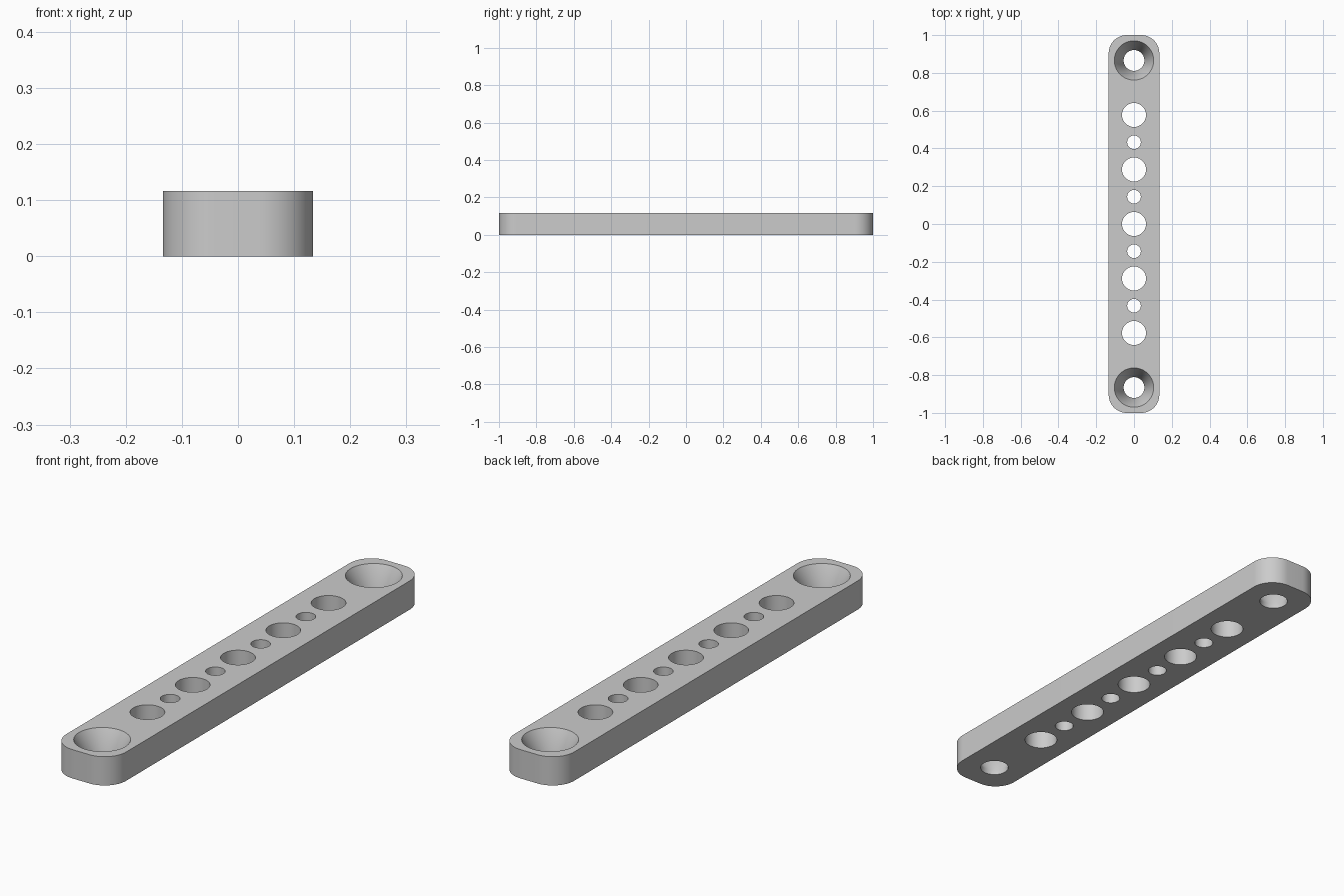
import bpy, bmesh, math

if "Cube" in bpy.data.objects:
    bpy.data.objects.remove(bpy.data.objects["Cube"])

HALF_W, HALF_L, H = 0.134, 1.0, 0.116
CORNER = 0.096
PITCH = 0.1443          # spacing between neighbouring holes

grey = bpy.data.materials.new("grey plastic")
grey.diffuse_color = (0.6, 0.6, 0.6, 1)
grey.use_nodes = True
grey.node_tree.nodes["Principled BSDF"].inputs["Base Color"].default_value = grey.diffuse_color


def make_object(name, bm):
    mesh = bpy.data.meshes.new(name)
    bmesh.ops.recalc_face_normals(bm, faces=bm.faces)
    bm.to_mesh(mesh)
    bm.free()
    mesh.materials.append(grey)
    obj = bpy.data.objects.new(name, mesh)
    bpy.context.collection.objects.link(obj)
    return obj


def add_turned(bm, y, profile, sides=64):
    """Closed solid of revolution about a vertical axis; profile is (radius, z) upwards."""
    rings = [[bm.verts.new((r * math.cos(2 * math.pi * i / sides),
                            y + r * math.sin(2 * math.pi * i / sides), z))
              for i in range(sides)] for r, z in profile]
    for low, high in zip(rings, rings[1:]):
        for i in range(sides):
            j = (i + 1) % sides
            bm.faces.new((low[i], low[j], high[j], high[i]))
    bm.faces.new(rings[0][::-1])
    bm.faces.new(rings[-1])


# Bar: rounded rectangle, extruded upwards
bm = bmesh.new()
outline = []
for k, (sx, sy) in enumerate([(1, 1), (-1, 1), (-1, -1), (1, -1)]):
    for i in range(17):
        a = math.pi / 2 * (k + i / 16)
        outline.append(bm.verts.new((sx * (HALF_W - CORNER) + CORNER * math.cos(a),
                                     sy * (HALF_L - CORNER) + CORNER * math.sin(a), 0)))
base = bm.faces.new(outline)
top = bmesh.ops.extrude_face_region(bm, geom=[base])["geom"]
bmesh.ops.translate(bm, vec=(0, 0, H), verts=[v for v in top if isinstance(v, bmesh.types.BMVert)])
bar = make_object("mounting_bar", bm)

# Hole cutters: alternating large and small holes, countersunk screw holes at the ends
bm = bmesh.new()
for n in range(-4, 5):
    r = 0.0635 if n % 2 == 0 else 0.036
    add_turned(bm, n * PITCH, [(r, -0.05), (r, H + 0.05)])
for side in (-1, 1):
    add_turned(bm, side * 6 * PITCH,
               [(0.055, -0.05), (0.055, 0.02), (0.104, H), (0.104, H + 0.05)])
cutter = make_object("hole_cutter", bm)
cutter.hide_render = True

# Cut the holes and shade the round walls smooth
cut = bar.modifiers.new("holes", 'BOOLEAN')
cut.operation = 'DIFFERENCE'
cut.solver = 'EXACT'
cut.object = cutter
bpy.context.view_layer.objects.active = bar
bar.select_set(True)
bpy.ops.object.modifier_apply(modifier=cut.name)
bpy.data.objects.remove(cutter)
bpy.ops.object.shade_smooth_by_angle(angle=math.radians(30))
